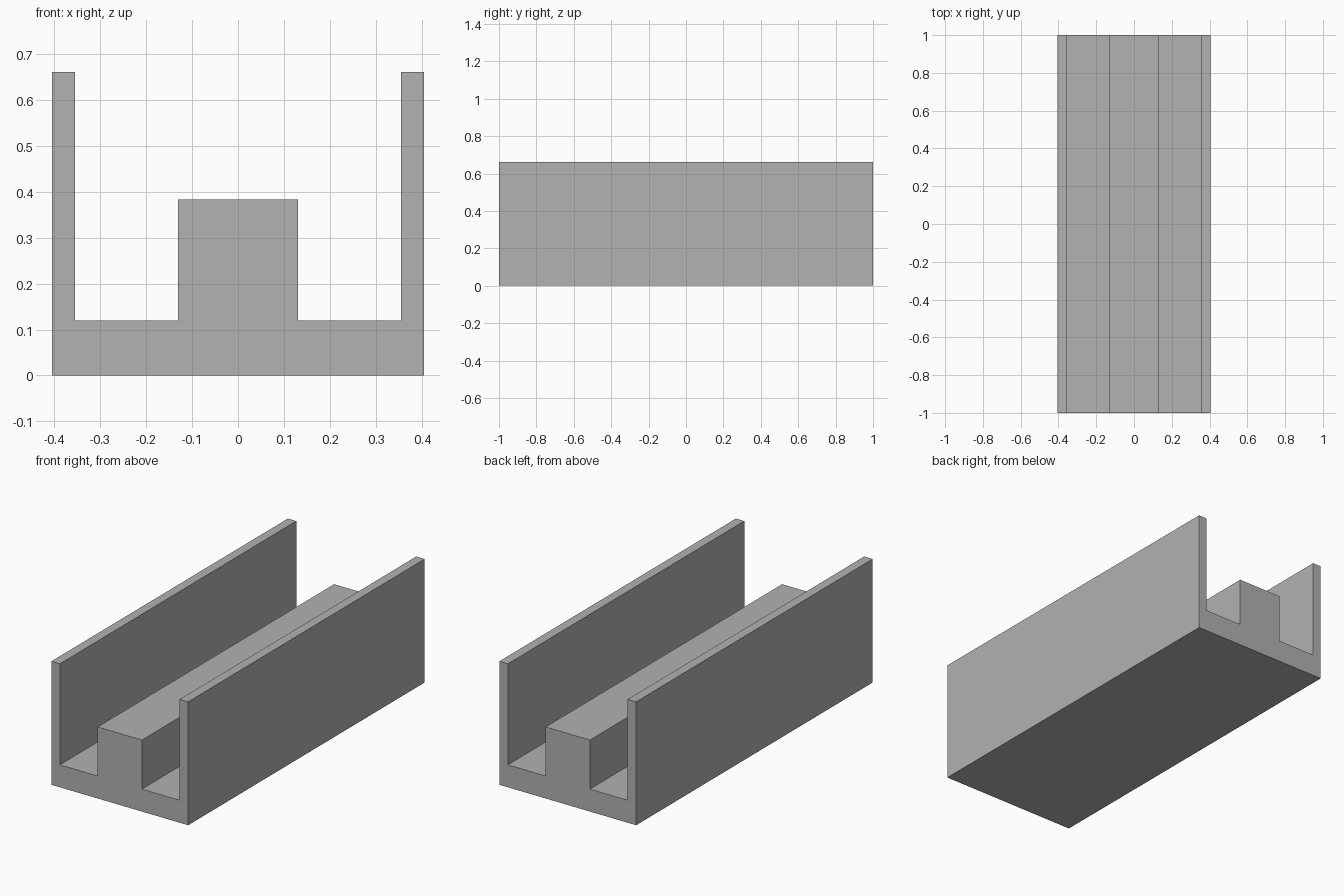
import bpy
import bmesh
from mathutils import Vector

cube = bpy.data.objects.get("Cube")
if cube:
    bpy.data.objects.remove(cube, do_unlink=True)

LENGTH = 2.0
OUTER, INNER, RIB = 0.405, 0.355, 0.131      # half widths
FLOOR, RIB_TOP, WALL_TOP = 0.12, 0.383, 0.661  # heights

# Plain grey material
grey = bpy.data.materials.new("plain grey")
grey.use_nodes = True
colour = (0.445, 0.445, 0.445, 1.0)
grey.diffuse_color = colour
grey.node_tree.nodes["Principled BSDF"].inputs["Base Color"].default_value = colour

# Right half of the cross-section, mirrored to make the full outline
half = [(OUTER, 0), (OUTER, WALL_TOP), (INNER, WALL_TOP),
        (INNER, FLOOR), (RIB, FLOOR), (RIB, RIB_TOP)]
outline = half + [(-x, z) for x, z in reversed(half)]

# Channel with side walls and a central rib, extruded along its length
bm = bmesh.new()
profile = bm.faces.new([bm.verts.new((x, -LENGTH / 2, z)) for x, z in outline])
extruded = bmesh.ops.extrude_face_region(bm, geom=[profile], use_keep_orig=True)
end_verts = [g for g in extruded["geom"] if isinstance(g, bmesh.types.BMVert)]
bmesh.ops.translate(bm, verts=end_verts, vec=Vector((0, LENGTH, 0)))
bmesh.ops.recalc_face_normals(bm, faces=bm.faces)

mesh = bpy.data.meshes.new("ribbed_channel")
bm.to_mesh(mesh)
bm.free()
mesh.materials.append(grey)
channel = bpy.data.objects.new("ribbed_channel", mesh)
bpy.context.collection.objects.link(channel)
